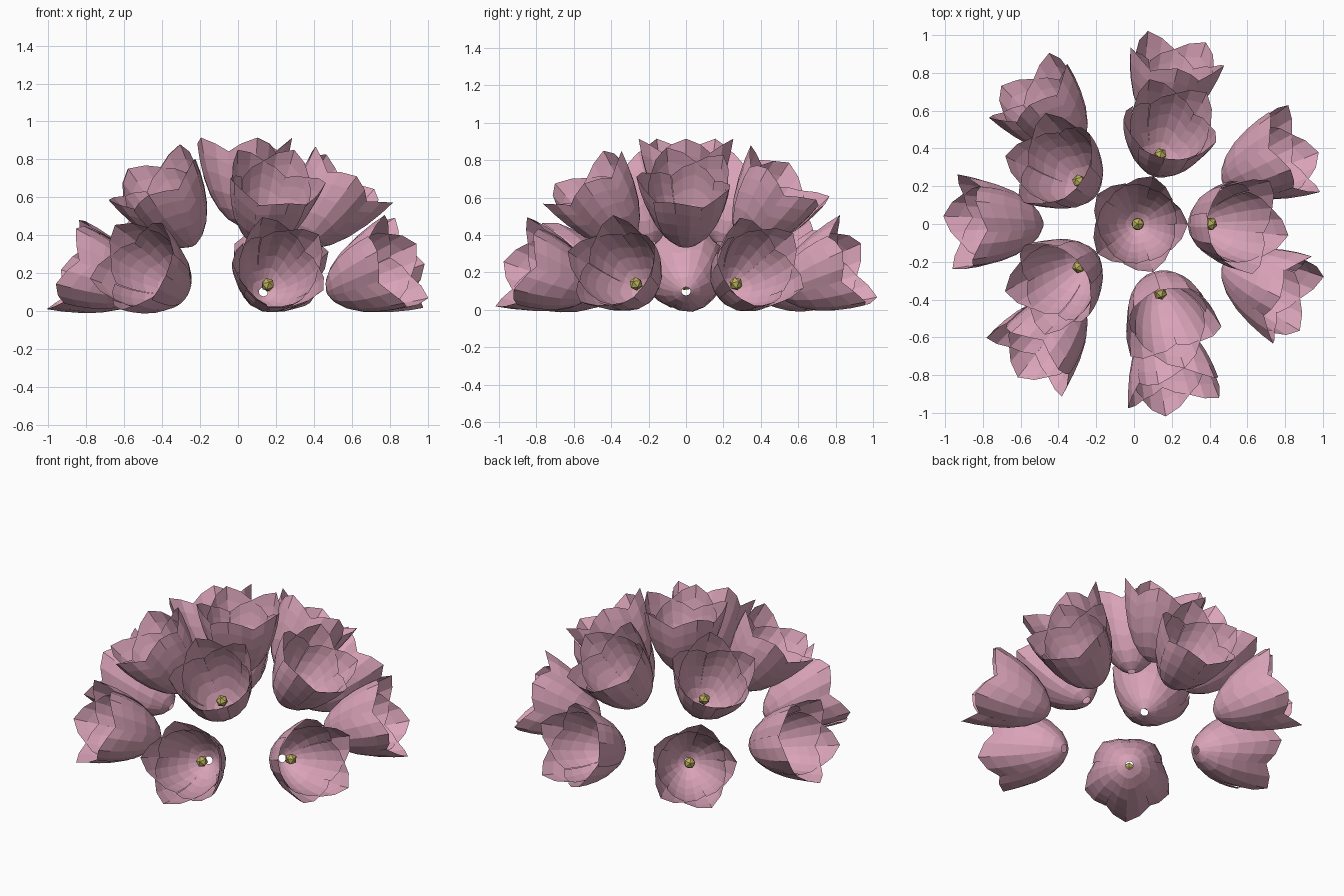
import bpy, bmesh, math
from mathutils import Matrix, Vector

if "Cube" in bpy.data.objects:
    bpy.data.objects.remove(bpy.data.objects["Cube"])


def material(name, rgb):
    m = bpy.data.materials.new(name)
    m.diffuse_color = (*rgb, 1)
    m.use_nodes = True
    m.node_tree.nodes["Principled BSDF"].inputs["Base Color"].default_value = m.diffuse_color
    return m


pink = material("petal pink", (0.70, 0.37, 0.48))
yellow = material("pistil yellow", (0.50, 0.43, 0.11))

# Cup profile: distance along the flower axis, radius
PROFILE = [(0, 0.025), (0.03, 0.075), (0.09, 0.13), (0.18, 0.178),
           (0.28, 0.207), (0.37, 0.22), (0.46, 0.222)]


def cup_radius(s):
    for (s0, r0), (s1, r1) in zip(PROFILE, PROFILE[1:]):
        if s <= s1:
            return r0 + (r1 - r0) * (s - s0) / (s1 - s0)
    return PROFILE[-1][1]


def add_petal(bm, angle, length, scale, half_width, flare):
    """Curved petal with a pointed, flared tip."""
    rows = [0, 0.07, 0.2, 0.4, 0.62, 0.82, 1]
    cols = [-1, -0.5, 0, 0.5, 1]
    grid = []
    for v in rows:
        line = []
        for u in cols:
            a = abs(u)
            s = v * length * (1 - 0.17 * a ** 1.3)
            r = cup_radius(s) * scale * (1 + flare * v ** 2 * (1 - a))
            r -= 0.004 * a * v * (1 if u > 0 else -1)   # overlapping edges
            t = angle + u * half_width
            line.append(bm.verts.new((r * math.cos(t), r * math.sin(t), s)))
        grid.append(line)
    for i in range(len(rows) - 1):
        for j in range(len(cols) - 1):
            bm.faces.new((grid[i][j], grid[i][j + 1],
                          grid[i + 1][j + 1], grid[i + 1][j]))


# Petals: five outer, five shorter inner ones between them
petals = bpy.data.meshes.new("flower_petals")
bm = bmesh.new()
for k in range(5):
    turn = k * math.tau / 5
    add_petal(bm, turn, 0.46, 1.0, math.radians(38), 0.2)
    add_petal(bm, turn + math.pi / 5, 0.385, 0.95, math.radians(36), 0.03)
bm.to_mesh(petals)
bm.free()
petals.materials.append(pink)

# Pistil: small faceted ball just above the base of the cup
pistil = bpy.data.meshes.new("flower_pistil")
bm = bmesh.new()
bmesh.ops.create_icosphere(bm, subdivisions=1, radius=0.037,
                           matrix=Matrix.Translation((0, 0, 0.115)))
bm.to_mesh(pistil)
bm.free()
pistil.materials.append(yellow)

CENTRE = Vector((0.02, 0, -0.085))


def place_flower(name, azimuth, elevation, spin):
    """Flower facing outward from the dome centre."""
    m = (Matrix.Translation(CENTRE)
         @ Matrix.Rotation(math.radians(azimuth), 4, 'Z')
         @ Matrix.Rotation(math.radians(90 - elevation), 4, 'Y')
         @ Matrix.Translation((0, 0, 0.54))
         @ Matrix.Rotation(math.radians(spin), 4, 'Z'))
    for part, mesh in (("petals", petals), ("pistil", pistil)):
        ob = bpy.data.objects.new(f"{name}_{part}", mesh)
        ob.matrix_world = m
        bpy.context.collection.objects.link(ob)


# Dome: one top flower, a ring of five, a ring of seven
place_flower("top_flower", 0, 90, 0)
for i, spin in enumerate((-13, -30, 27, -28, 0)):
    place_flower(f"upper_flower_{i + 1}", i * 72, 54, spin)
for i, spin in enumerate((-16, -31, 24, -9, 2, -18, -31)):
    place_flower(f"lower_flower_{i + 1}", (i + 0.5) * 360 / 7, 20, spin)
